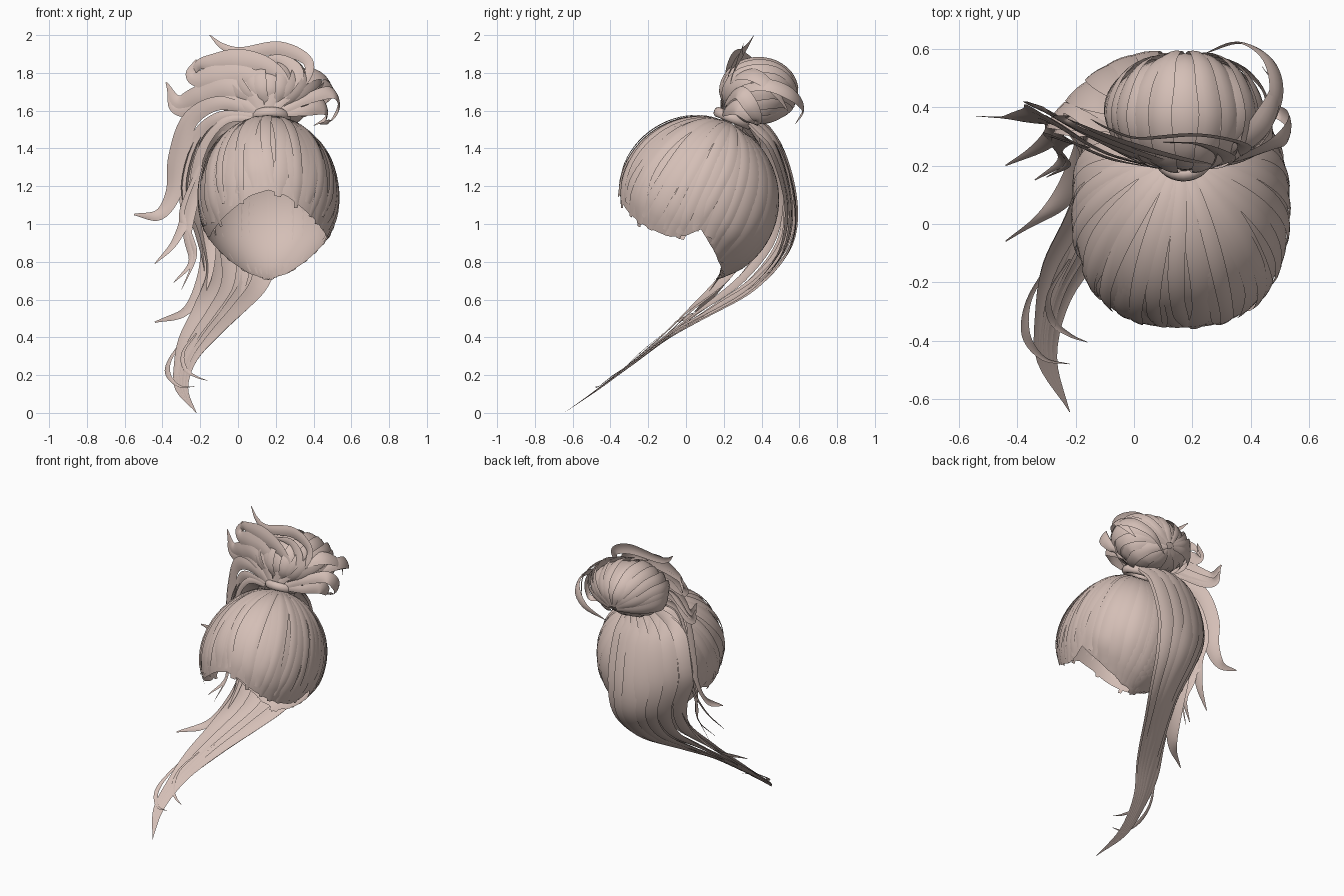
import bpy, bmesh, math, random
from mathutils import Vector, Matrix

random.seed(4)
hair_mat = bpy.data.materials.new("soft_beige_hair")
hair_mat.diffuse_color = (0.66, 0.52, 0.47, 1)


def finish(name, bm):
    me = bpy.data.meshes.new(name)
    bm.to_mesh(me)
    bm.free()
    me.materials.append(hair_mat)
    for p in me.polygons:
        p.use_smooth = True
    ob = bpy.data.objects.new(name, me)
    bpy.context.collection.objects.link(ob)
    return ob


def smooth_path(pts, per):
    """Catmull-Rom through (x, y, z, half width) points."""
    p = [Vector(q) for q in pts]
    p = [p[0] * 2 - p[1]] + p + [p[-1] * 2 - p[-2]]
    out = []
    for i in range(1, len(p) - 2):
        a, b, c, d = p[i - 1:i + 3]
        for k in range(per):
            t = k / per
            out.append(0.5 * (2 * b + (c - a) * t + (2 * a - 5 * b + 4 * c - d) * t ** 2
                              + (3 * b - a - 3 * c + d) * t ** 3))
    return out + [p[-2]]


def ribbon(bm, pts, normal, arch=0.25, per=5):
    """Arched strip of hair; normal(point) gives its outward side."""
    path = smooth_path(pts, per)
    rows = []
    for i, q in enumerate(path):
        c = q.to_3d()
        tan = (path[min(i + 1, len(path) - 1)] - path[max(i - 1, 0)]).to_3d().normalized()
        side = tan.cross(normal(c)).normalized()
        n = side.cross(tan)
        w = max(q.w, 0.001)
        rows.append([bm.verts.new(c + side * s * w - n * arch * w * s * s)
                     for s in (-1, -0.5, 0, 0.5, 1)])
    for a, b in zip(rows, rows[1:]):
        for j in range(4):
            bm.faces.new((a[j], a[j + 1], b[j + 1], b[j]))


def slerp(a, b, t):
    ang = a.angle(b)
    return (a * math.sin((1 - t) * ang) + b * math.sin(t * ang)) / math.sin(ang)


# ---- scalp cap: arcs from the tie down to an uneven hairline
C, R = Vector((0.16, 0.065, 1.13)), Vector((0.37, 0.427, 0.437))
POLE = Vector((0, 0.4, 0.92)).normalized()
RIM = [(0, 1.18), (15, 1.15), (35, 1.05), (50, 0.98), (66, 0.93), (80, 0.935),
       (92, 0.97), (100, 0.89), (112, 0.80), (130, 0.73), (180, 0.70)]


def rim_dir(phi):
    a = abs((phi + 180) % 360 - 180)
    for (a0, z0), (a1, z1) in zip(RIM, RIM[1:]):
        if a0 <= a <= a1:
            z = z0 + (z1 - z0) * (a - a0) / (a1 - a0)
            break
    nz = (z - C.z) / R.z
    h = math.sqrt(1 - nz * nz)
    f = math.radians(phi)
    return Vector((h * math.sin(f), -h * math.cos(f), nz))


def on_cap(phi, t, k=1.0):
    d = slerp(POLE, rim_dir(phi), t)
    # squarer corners in plan, narrower towards the nape
    h2 = max(d.x * d.x + d.y * d.y, 1e-6)
    corner = 1 + (0.065 if d.y < 0 else 0.04) * (2 * d.x * d.y / h2) ** 2 * h2
    nape = 1 - 0.35 * max(0, -d.z - 0.45)
    return C + Vector((d.x * R.x * corner * nape, d.y * R.y * corner, d.z * R.z)) * k


def cap_normal(p):
    d = p - C
    return Vector((d.x / R.x ** 2, d.y / R.y ** 2, d.z / R.z ** 2)).normalized()


bm = bmesh.new()
N, M = 90, 20
grid = [[bm.verts.new(on_cap(360 * i / N, 0.02 + 0.98 * j / M, 0.988)) for j in range(M + 1)] for i in range(N)]
for i in range(N):
    a, b = grid[i], grid[(i + 1) % N]
    for j in range(M):
        bm.faces.new((a[j], a[j + 1], b[j + 1], b[j]))
finish("scalp_cap", bm)

# ---- combed locks lying on the cap, with narrower ones over the front
bm = bmesh.new()
COUNT = 34
for i in range(COUNT + 16):
    upper = i >= COUNT
    if upper:
        phi = -98 + 196 * (i - COUNT) / 15 + random.uniform(-4, 4)
    else:
        phi = 360 * (i + random.uniform(-0.25, 0.25)) / COUNT
    front = abs((phi + 180) % 360 - 180) < 92
    k = random.uniform(1.02, 1.03) if upper else random.uniform(1.0, 1.02 if front else 1.008)
    end = random.uniform(0.93, 1.03) if front else 0.98
    bend = random.uniform(-8, 8) if front else 0
    pts = []
    for j in range(8):
        t = 0.04 + (end - 0.04) * j / 7
        w = (0.012 + 0.036 * math.sin(math.pi * min(t, 0.7)) ** 0.8) * (0.6 if upper else 1)
        if j == 7:
            w *= 0.4 if front else 0.7
        lift = 1 + (k - 1) * math.sin(math.pi * min(1, t * 1.05)) ** 0.5 if t < 0.95 else 1.0
        pts.append((*on_cap(phi + bend * math.sin(math.pi * t), t, lift), w))
    ribbon(bm, pts, cap_normal, 0.14, 3)
finish("combed_locks", bm)

# ---- hair tie
bm = bmesh.new()
rings = []
for i in range(32):
    a = math.tau * i / 32
    rings.append([bm.verts.new(Vector(((0.088 + 0.022 * math.cos(b)) * math.cos(a),
                                       (0.088 + 0.022 * math.cos(b)) * math.sin(a), 0.028 * math.sin(b))))
                  for b in (math.tau * j / 10 for j in range(10))])
for i in range(32):
    a, b = rings[i], rings[(i + 1) % 32]
    for j in range(10):
        bm.faces.new((a[j], b[j], b[(j + 1) % 10], a[(j + 1) % 10]))
tie = finish("hair_tie", bm)
tie.matrix_world = Matrix.Translation((0.17, 0.25, 1.56)) @ Matrix.Rotation(math.radians(-22), 4, 'X')

# ---- bun: core and locks wrapped over the top from front to back
BC, BR = Vector((0.175, 0.385, 1.705)), Vector((0.27, 0.2, 0.165))
bm = bmesh.new()
bmesh.ops.create_uvsphere(bm, u_segments=32, v_segments=16, radius=1)
for v in bm.verts:
    v.co = BC + Vector([v.co[k] * BR[k] * 0.96 for k in range(3)])
finish("bun_core", bm)

bm = bmesh.new()
axis = Vector((0, -0.75, -0.66)).normalized()
ux = Vector((1, 0, 0))
uy = axis.cross(ux)
for i in range(20):
    k = random.uniform(0.98, 1.08)
    pts = []
    for j in range(9):
        th = math.radians(12 + 162 * j / 8)
        f = math.tau * (i + random.uniform(-0.08, 0.08)) / 20
        d = axis * math.cos(th) + (ux * math.cos(f) + uy * math.sin(f)) * math.sin(th)
        d = Matrix.Rotation(math.radians(-70 * j / 8), 3, 'X') @ d
        pts.append((*(BC + Vector([d[m] * BR[m] * k for m in range(3)])), 0.008 + 0.04 * math.sin(th)))
    ribbon(bm, pts, lambda p: (p - BC).normalized(), 0.2, 3)
finish("bun_locks", bm)

# ---- long tail: left edge, middle and right edge at each station
TAIL = [((0.06, 0.28, 1.55), (0.14, 0.36, 1.57), (0.25, 0.33, 1.54)),
        ((-0.22, 0.32, 1.46), (0.0, 0.50, 1.44), (0.24, 0.46, 1.40)),
        ((-0.32, 0.33, 1.20), (-0.05, 0.575, 1.15), (0.22, 0.54, 1.10)),
        ((-0.24, 0.30, 0.95), (-0.01, 0.555, 0.90), (0.20, 0.50, 0.85)),
        ((-0.18, 0.18, 0.72), (-0.01, 0.38, 0.68), (0.14, 0.36, 0.67)),
        ((-0.23, 0.01, 0.54), (-0.10, 0.13, 0.52), (0.03, 0.17, 0.55)),
        ((-0.31, -0.14, 0.38), (-0.20, -0.09, 0.39), (-0.10, -0.06, 0.42)),
        ((-0.335, -0.30, 0.25), (-0.28, -0.27, 0.26), (-0.22, -0.25, 0.28)),
        ((-0.33, -0.47, 0.12), (-0.30, -0.46, 0.125), (-0.265, -0.45, 0.13)),
        ((-0.22, -0.645, 0.0), (-0.22, -0.645, 0.0), (-0.22, -0.645, 0.0))]


def tail_normal(p):
    high = min(max((p.z - 0.5) / 0.5, 0), 1)
    out = Vector((p.x - 0.12, p.y - 0.1, 0)).normalized()
    return (out * high + Vector((-0.1, 0.65, -0.75)) * (1 - high)).normalized()


bm = bmesh.new()
for layer, n in ((0, 7), (0.03, 5)):
    for i in range(n):
        u = (i + 0.5) / n
        drop = layer + random.uniform(0, 0.01)
        pts = []
        for L, Mid, Rt in TAIL:
            L, Mid, Rt = Vector(L), Vector(Mid), Vector(Rt)
            ctl = Mid * 2 - (L + Rt) / 2
            p = L * (1 - u) ** 2 + ctl * 2 * u * (1 - u) + Rt * u * u
            span = (Mid - L).length + (Rt - Mid).length
            p -= tail_normal(p) * drop * min(1, span * 2)
            pts.append((*p, span / n * 0.6))
        ribbon(bm, pts, tail_normal, 0.13, 5)
finish("long_tail", bm)


def lock_shape(t):
    return 0.35 + 1.3 * t if t < 0.5 else (2 - 2 * t) ** 0.8 + 0.06


def locks(name, normal, paths):
    """Loose locks: (half width, path) pairs."""
    bm = bmesh.new()
    for width, path in paths:
        n = len(path) - 1
        ribbon(bm, [(*p, width * lock_shape(j / n)) for j, p in enumerate(path)], normal, 0.2, 7)
    return finish(name, bm)


# ---- fan of locks spilling up and to the left of the tie
locks("fan_locks", lambda p: Vector((-0.15, -1, 0.1)).normalized(), [
    (0.035, [(0.18, 0.20, 1.60), (0.34, 0.23, 1.74), (0.37, 0.27, 1.86), (0.22, 0.30, 1.93),
             (0.02, 0.29, 1.91), (-0.08, 0.32, 1.94), (-0.15, 0.36, 2.0)]),
    (0.055, [(0.16, 0.19, 1.59), (0.24, 0.20, 1.74), (0.15, 0.22, 1.84), (0.0, 0.26, 1.87),
             (-0.13, 0.31, 1.86), (-0.21, 0.35, 1.84), (-0.24, 0.38, 1.77)]),
    (0.06, [(0.15, 0.18, 1.58), (0.17, 0.19, 1.70), (0.06, 0.22, 1.78), (-0.10, 0.28, 1.78),
            (-0.21, 0.33, 1.77), (-0.25, 0.36, 1.80), (-0.22, 0.37, 1.87)]),
    (0.065, [(0.13, 0.18, 1.58), (0.07, 0.20, 1.69), (-0.06, 0.25, 1.72), (-0.20, 0.32, 1.68),
             (-0.32, 0.39, 1.65), (-0.38, 0.42, 1.75)]),
    (0.05, [(0.12, 0.18, 1.58), (0.02, 0.21, 1.64), (-0.12, 0.28, 1.66), (-0.26, 0.36, 1.61),
            (-0.34, 0.40, 1.62), (-0.37, 0.42, 1.70)]),
    (0.045, [(0.18, 0.18, 1.59), (0.27, 0.20, 1.70), (0.30, 0.23, 1.80), (0.22, 0.27, 1.87), (0.10, 0.28, 1.87)]),
])

# ---- locks falling down the left side
locks("falling_locks", lambda p: Vector((-0.55, -0.83, 0.05)).normalized(), [
    (0.065, [(0.10, 0.19, 1.58), (-0.10, 0.24, 1.64), (-0.26, 0.33, 1.55), (-0.32, 0.36, 1.35),
             (-0.345, 0.36, 1.17), (-0.42, 0.36, 1.05), (-0.55, 0.37, 1.05)]),
    (0.045, [(0.08, 0.19, 1.57), (-0.10, 0.24, 1.57), (-0.23, 0.32, 1.45), (-0.28, 0.34, 1.22),
             (-0.28, 0.30, 1.05), (-0.34, 0.25, 0.90), (-0.44, 0.20, 0.79)]),
    (0.035, [(0.08, 0.19, 1.56), (-0.08, 0.22, 1.54), (-0.20, 0.27, 1.38), (-0.24, 0.29, 1.15),
             (-0.27, 0.26, 0.95), (-0.25, 0.21, 0.80), (-0.34, 0.15, 0.69)]),
    (0.02, [(-0.15, 0.26, 1.45), (-0.23, 0.28, 1.25), (-0.30, 0.30, 1.05), (-0.25, 0.24, 0.92),
            (-0.23, 0.2, 0.82), (-0.30, 0.16, 0.65)]),
    (0.055, [(-0.12, 0.31, 1.35), (-0.17, 0.33, 1.12), (-0.16, 0.29, 0.90), (-0.19, 0.18, 0.70),
             (-0.28, 0.05, 0.54), (-0.44, -0.06, 0.48)]),
])

# ---- loops on the right of the bun
locks("bun_loops", lambda p: (p - Vector((0.22, 0.38, 1.55))).normalized(), [
    (0.045, [(0.22, 0.20, 1.59), (0.40, 0.26, 1.70), (0.49, 0.42, 1.74), (0.47, 0.56, 1.69),
             (0.36, 0.625, 1.61), (0.23, 0.58, 1.53)]),
    (0.045, [(0.22, 0.19, 1.59), (0.36, 0.22, 1.66), (0.50, 0.28, 1.70), (0.54, 0.34, 1.63),
             (0.50, 0.38, 1.55), (0.43, 0.36, 1.53)]),
    (0.04, [(0.22, 0.19, 1.58), (0.36, 0.21, 1.60), (0.46, 0.27, 1.62), (0.47, 0.34, 1.56), (0.40, 0.38, 1.52)]),
    (0.045, [(0.2, 0.20, 1.60), (0.34, 0.24, 1.76), (0.44, 0.34, 1.80), (0.49, 0.46, 1.72), (0.44, 0.54, 1.60)]),
])

# ---- fine wisps near the tail tip
locks("tail_wisps", tail_normal, [
    (0.014, [(-0.28, -0.12, 0.40), (-0.36, -0.26, 0.28), (-0.37, -0.38, 0.20), (-0.31, -0.46, 0.14), (-0.22, -0.48, 0.14)]),
    (0.012, [(-0.22, -0.12, 0.42), (-0.29, -0.24, 0.32), (-0.28, -0.33, 0.23), (-0.22, -0.38, 0.19), (-0.16, -0.405, 0.17)]),
])
